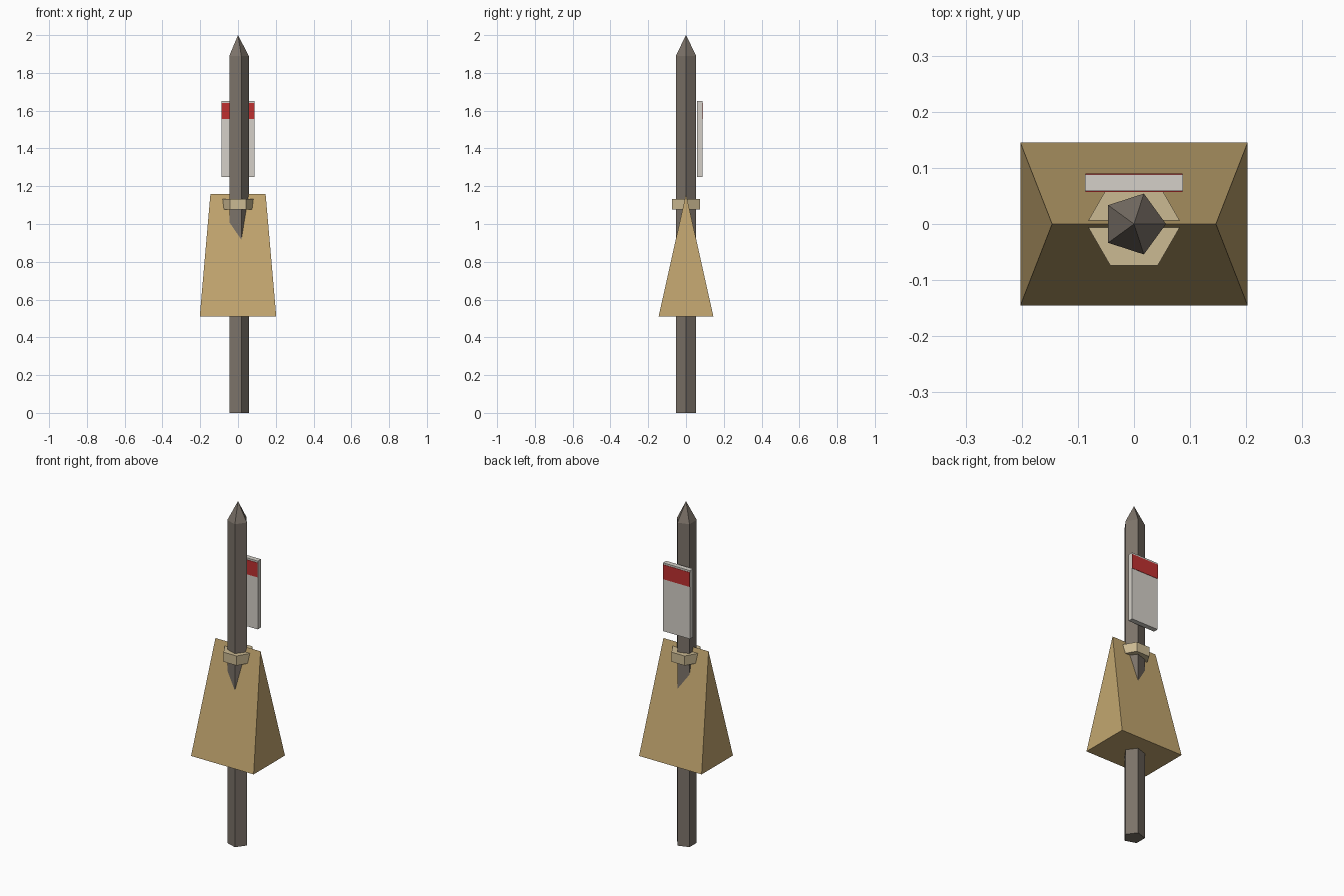
import bpy, bmesh
from math import cos, sin, tau

if "Cube" in bpy.data.objects:
    bpy.data.objects.remove(bpy.data.objects["Cube"])


def material(name, rgb):
    m = bpy.data.materials.new(name)
    m.diffuse_color = (*rgb, 1)
    m.use_nodes = True
    m.node_tree.nodes["Principled BSDF"].inputs["Base Color"].default_value = m.diffuse_color
    return m


def build(name, rings, mat):
    """Loft a stack of point rings; single-point rings make a tip, two-point rings a ridge."""
    bm = bmesh.new()
    layers = [[bm.verts.new(p) for p in ring] for ring in rings]
    bmesh.ops.convex_hull(bm, input=[v for layer in layers for v in layer])
    bmesh.ops.dissolve_limit(bm, angle_limit=0.01, verts=bm.verts, edges=bm.edges)
    bmesh.ops.recalc_face_normals(bm, faces=bm.faces)
    mesh = bpy.data.meshes.new(name)
    bm.to_mesh(mesh)
    bm.free()
    mesh.materials.append(mat)
    obj = bpy.data.objects.new(name, mesh)
    bpy.context.collection.objects.link(obj)
    return obj


def polygon(sides, radius, z):
    return [(radius * cos(tau * i / sides), radius * sin(tau * i / sides), z) for i in range(sides)]


def rect(hx, y0, y1, z):
    return [(-hx, y0, z), (hx, y0, z), (hx, y1, z), (-hx, y1, z)]


wood = material("dark_wood", (0.20, 0.17, 0.14))
straw = material("straw", (0.54, 0.38, 0.16))
rope = material("rope", (0.60, 0.49, 0.29))
white = material("off_white", (0.66, 0.63, 0.58))
red = material("red", (0.52, 0.03, 0.03))

# Five-sided post with a sharpened tip
build("post", [polygon(5, 0.057, 0), polygon(5, 0.057, 1.89), [(0, 0, 2)]], wood)

# Sack tapering to a ridge, with a closed bottom
build("sack", [rect(0.2025, -0.145, 0.145, 0.51),
               [(-0.146, 0, 1.16), (0.146, 0, 1.16)]], straw)

# Hexagonal tie around the post
build("tie", [polygon(6, 0.085, 1.077), polygon(6, 0.085, 1.133)], rope)

# Sign plate behind the post, with a slightly proud red band
build("sign_plate", [rect(0.087, 0.059, 0.088, 1.25), rect(0.087, 0.059, 0.088, 1.65)], white)
build("sign_band", [rect(0.0865, 0.057, 0.090, 1.555), rect(0.0865, 0.057, 0.090, 1.64)], red)
